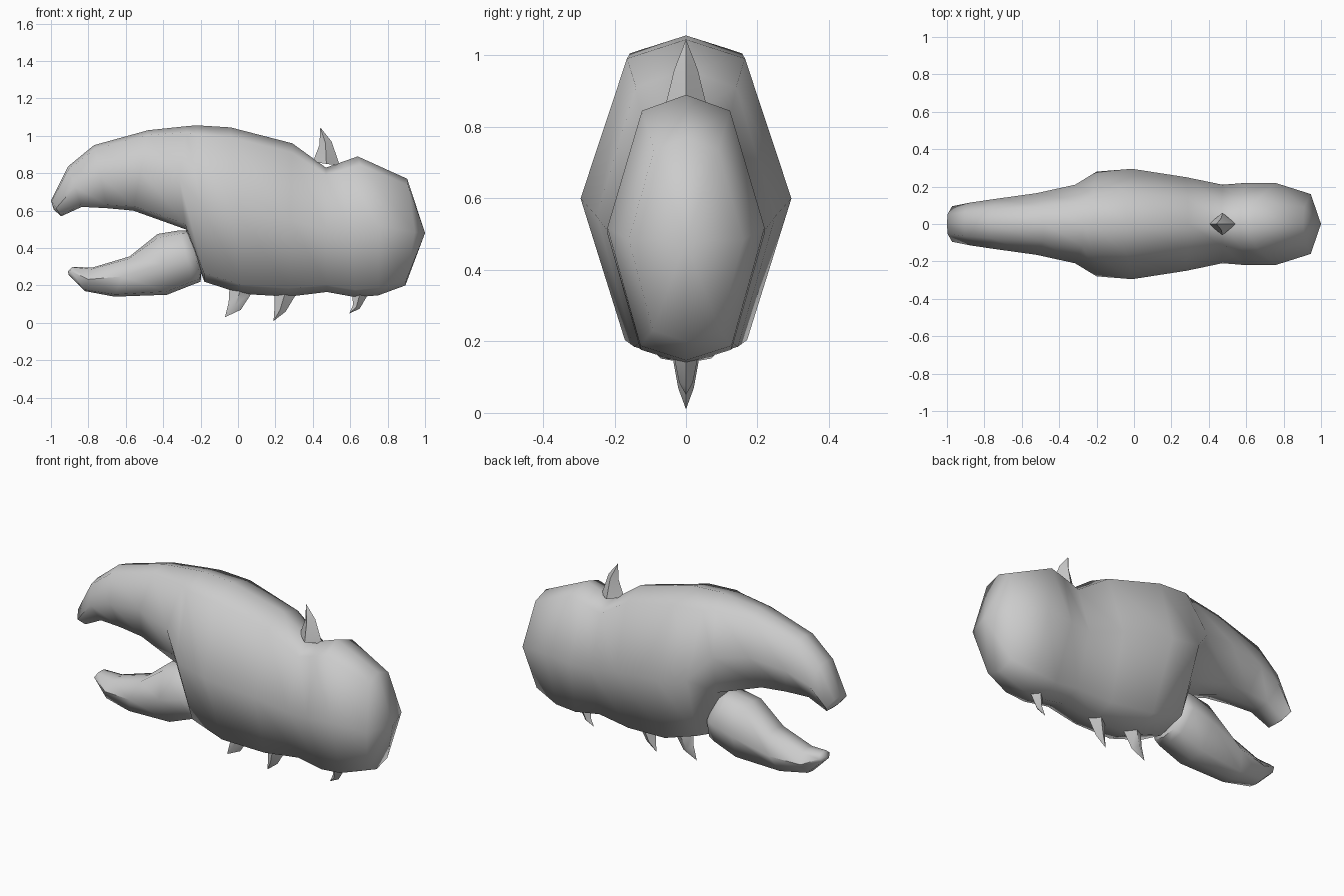
import bpy, bmesh
from math import radians

if "Cube" in bpy.data.objects:
    bpy.data.objects.remove(bpy.data.objects["Cube"])


def ring_points(top, bottom, width, bulge=0.0):
    """Eight-sided section hung between a top and a bottom point (x, z)."""
    section = [(0, 1), (.56, .88), (1, 0), (.58, -.89),
               (0, -1), (-.58, -.89), (-1, 0), (-.56, .88)]
    cx, cz = (top[0] + bottom[0]) / 2, (top[1] + bottom[1]) / 2
    hx, hz = (top[0] - bottom[0]) / 2, (top[1] - bottom[1]) / 2
    return [(cx + hx * v + bulge * (1 - abs(v)), width * u, cz + hz * v)
            for u, v in section]


def finish(name, bm, angle):
    bmesh.ops.recalc_face_normals(bm, faces=bm.faces)
    mesh = bpy.data.meshes.new(name)
    bm.to_mesh(mesh)
    bm.free()
    obj = bpy.data.objects.new(name, mesh)
    bpy.context.collection.objects.link(obj)
    bpy.ops.object.select_all(action='DESELECT')
    obj.select_set(True)
    bpy.context.view_layer.objects.active = obj
    bpy.ops.object.shade_smooth_by_angle(angle=radians(angle))
    return obj


def loft(name, rings, start, end, angle=60):
    """Skin point rings and close both ends with a fan to a pole."""
    bm = bmesh.new()
    loops = [[bm.verts.new(p) for p in r] for r in rings]
    n = len(loops[0])
    for a, b in zip(loops, loops[1:]):
        for i in range(n):
            j = (i + 1) % n
            bm.faces.new((a[i], a[j], b[j], b[i]))
    for loop, pole in ((loops[0], start), (loops[-1], end)):
        p = bm.verts.new((pole[0], 0, pole[1]))
        for i in range(n):
            bm.faces.new((loop[i], loop[(i + 1) % n], p))
    return finish(name, bm, angle)


# Palm and fixed upper finger, from the wrist end to the hooked tip
palm = [
    ((.905, .77), (.895, .20), .16, .045),
    ((.64, .89), (.75, .147), .22, .06),
    ((.57, .865), (.63, .137), .22, 0),
    ((.47, .83), (.475, .165), .21, 0),
    ((.29, .96), (.27, .14), .25, 0),
    ((-.04, 1.045), (.02, .155), .295, 0),
    ((-.22, 1.056), (-.18, .22), .28, 0),
    ((-.27, 1.052), (-.28, .50), .21, -.04),
    ((-.48, 1.03), (-.56, .60), .165, 0),
    ((-.77, .95), (-.70, .613), .135, 0),
    ((-.91, .835), (-.835, .62), .115, 0),
    ((-1.0, .655), (-.945, .57), .095, 0),
]
loft("palm_and_upper_finger", [ring_points(*r) for r in palm],
     (1.0, .48), (-.985, .605))

# Hinged lower finger
lower = [
    ((-.25, .49), (-.20, .22), .13, 0),
    ((-.31, .495), (-.24, .205), .15, 0),
    ((-.43, .475), (-.38, .15), .15, 0),
    ((-.58, .355), (-.66, .14), .12, 0),
    ((-.78, .295), (-.82, .17), .085, 0),
    ((-.885, .30), (-.905, .255), .05, 0),
]
loft("lower_finger", [ring_points(*r) for r in lower],
     (-.19, .34), (-.91, .275))

# Bent four-sided thorns: base left, base right, mid left, mid right, tip
thorns = {
    "top_thorn": ((.40, .86), (.545, .84), (.435, .95), (.50, .97), (.44, 1.045), .06),
    "bottom_thorn_1": ((-.045, .20), (.08, .17), (-.05, .11), (.015, .07), (-.07, .03), .04),
    "bottom_thorn_2": ((.195, .18), (.315, .16), (.195, .08), (.255, .06), (.19, .01), .04),
    "bottom_thorn_3": ((.61, .17), (.70, .16), (.615, .095), (.65, .075), (.595, .05), .035),
}
for name, (bl, br, ml, mr, tip, w) in thorns.items():
    rings = []
    for a, b, y in ((bl, br, w), (ml, mr, w * .55)):
        cx, cz = (a[0] + b[0]) / 2, (a[1] + b[1]) / 2
        rings.append([(a[0], 0, a[1]), (cx, y, cz), (b[0], 0, b[1]), (cx, -y, cz)])
    base = ((bl[0] + br[0]) / 2, (bl[1] + br[1]) / 2)
    loft(name, rings, base, tip)
